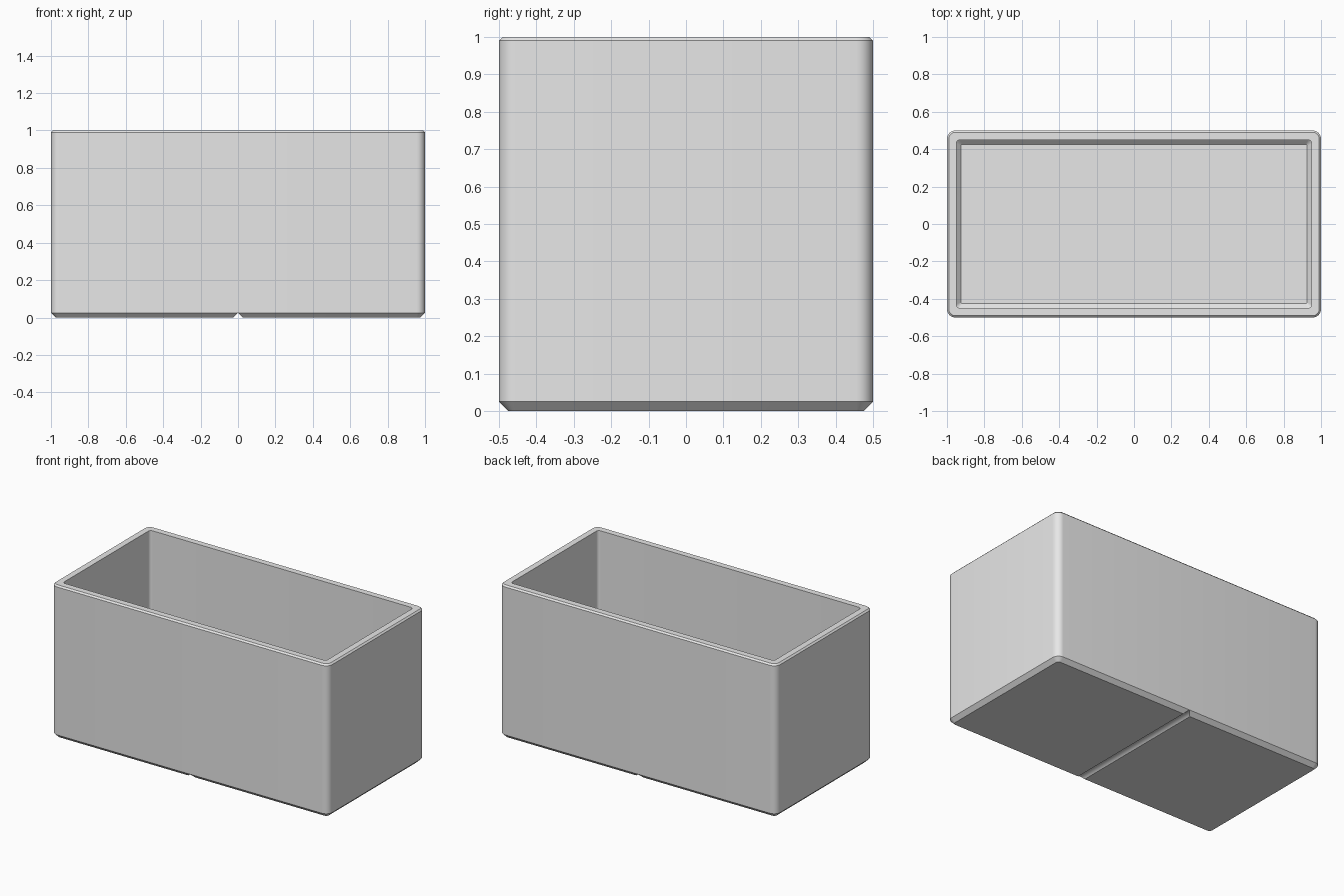
import bpy, math

if "Cube" in bpy.data.objects:
    bpy.data.objects.remove(bpy.data.objects["Cube"])

SEG = 8          # steps per rounded corner
HX, HY = 1.0, 0.5
R = 0.045        # outer corner radius
C = 0.025        # foot and floor chamfer

grey = bpy.data.materials.new("light grey")
grey.diffuse_color = (0.8, 0.8, 0.8, 1)
grey.use_nodes = True
grey.node_tree.nodes["Principled BSDF"].inputs["Base Color"].default_value = grey.diffuse_color


def arc(cx, cy, r, start):
    """Quarter circle, counter-clockwise from the start angle."""
    return [(cx + r * math.cos(math.radians(start + 90 * i / SEG)),
             cy + r * math.sin(math.radians(start + 90 * i / SEG)))
            for i in range(SEG + 1)]


def rounded_ring(inset, r, z):
    """Rounded rectangle inset from the outer walls."""
    x, y = HX - inset - r, HY - inset - r
    pts = arc(x, -y, r, -90) + arc(x, y, r, 0) + arc(-x, y, r, 90) + arc(-x, -y, r, 180)
    return [(px, py, z) for px, py in pts]


def foot_ring(inset, z):
    """Half base outline: square at the centre, rounded on the outside."""
    r = R - inset
    x, y = HX - R, HY - R
    pts = [(inset, inset - HY)] + arc(x, -y, r, -90) + arc(x, y, r, 0) + [(inset, HY - inset)]
    return [(px, py, z) for px, py in pts]


def loft(name, rings, cap_first=False, cap_last=False):
    n = len(rings[0])
    verts = [p for ring in rings for p in ring]
    faces = [(k * n + i, k * n + (i + 1) % n, (k + 1) * n + (i + 1) % n, (k + 1) * n + i)
             for k in range(len(rings) - 1) for i in range(n)]
    if cap_first:
        faces.append(tuple(reversed(range(n))))
    if cap_last:
        faces.append(tuple(range(len(verts) - n, len(verts))))
    mesh = bpy.data.meshes.new(name)
    mesh.from_pydata(verts, [], faces)
    mesh.materials.append(grey)
    ob = bpy.data.objects.new(name, mesh)
    bpy.context.collection.objects.link(ob)
    bpy.ops.object.select_all(action='DESELECT')
    ob.select_set(True)
    bpy.context.view_layer.objects.active = ob
    bpy.ops.object.shade_smooth_by_angle(angle=math.radians(30))
    return ob


# Open box: outer wall, bevelled rim, inner wall, chamfer down to the floor
loft("bin_walls_and_floor", [
    rounded_ring(0, R, C),
    rounded_ring(0, R, 0.99),
    rounded_ring(0.01, R - 0.01, 1.0),
    rounded_ring(0.05, 0.02, 1.0),
    rounded_ring(0.05, 0.02, 0.05 + C),
    rounded_ring(0.05 + C, 0.008, 0.05),
], cap_last=True)

# Two chamfered feet with a V groove between them
feet = loft("base_feet", [foot_ring(C, 0), foot_ring(0, C)], cap_first=True)
mirror = feet.modifiers.new("mirror", 'MIRROR')
mirror.use_axis = (True, False, False)
mirror.use_mirror_merge = True
